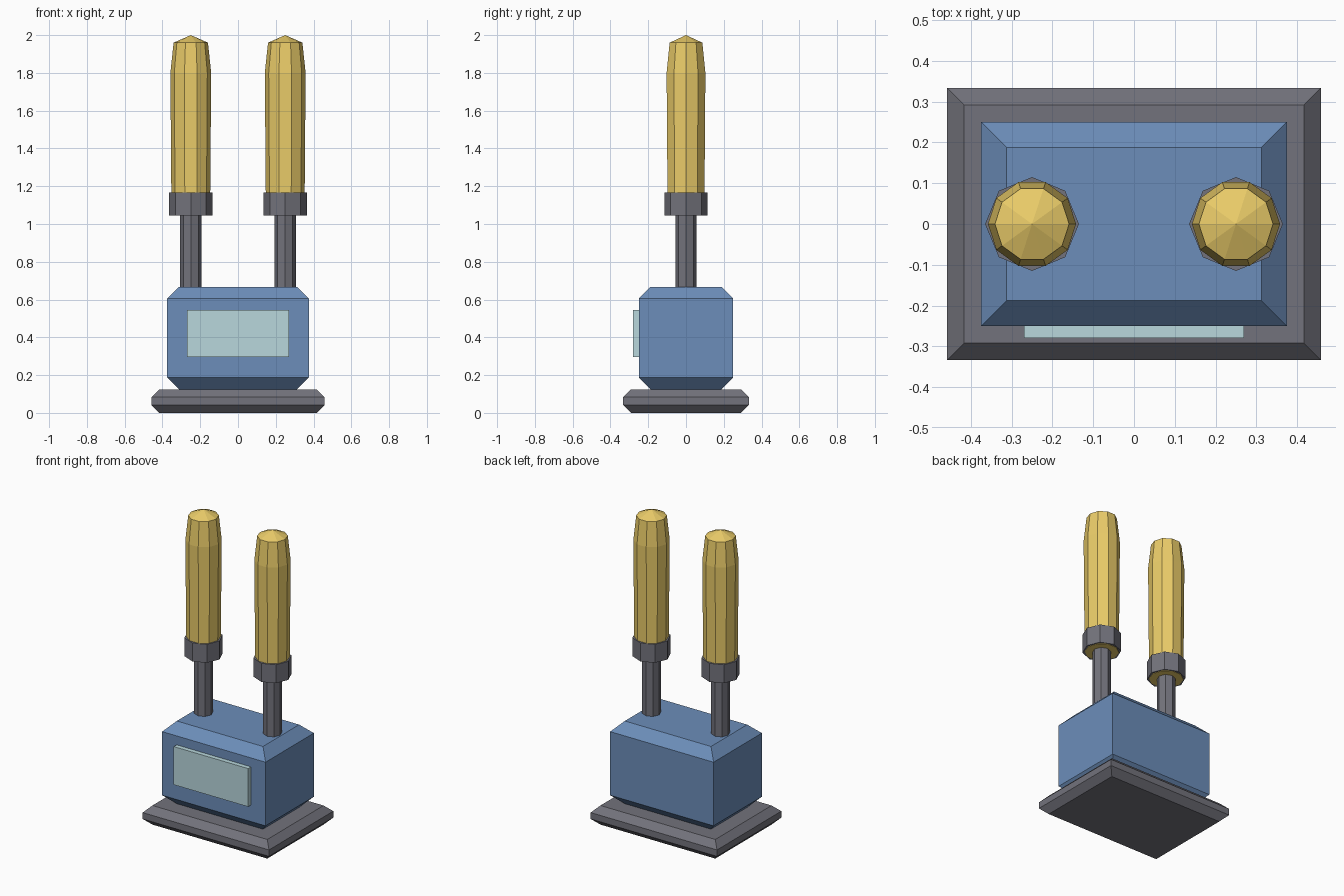
import bpy
import bmesh
import math

if "Cube" in bpy.data.objects:
    bpy.data.objects.remove(bpy.data.objects["Cube"])


def material(name, rgb):
    m = bpy.data.materials.new(name)
    m.diffuse_color = (*rgb, 1)
    m.use_nodes = True
    m.node_tree.nodes["Principled BSDF"].inputs["Base Color"].default_value = m.diffuse_color
    return m


BLUE = material("blue", (0.15, 0.27, 0.49))
GOLD = material("gold", (0.82, 0.60, 0.14))
PALE = material("pale_glass", (0.48, 0.68, 0.72))
DARK = material("dark_metal", (0.17, 0.17, 0.20))


def rect(hx, hy):
    return [(-hx, -hy), (hx, -hy), (hx, hy), (-hx, hy)]


def ngon(r, n):
    return [(r * math.cos(math.tau * i / n), r * math.sin(math.tau * i / n)) for i in range(n)]


def loft(name, sections, mat, loc=(0, 0, 0), apex=None):
    """Skin a stack of (outline, z) sections; cap flat, or to a point at z = apex."""
    bm = bmesh.new()
    rings = [[bm.verts.new((x, y, z)) for x, y in outline] for outline, z in sections]
    n = len(rings[0])
    for a, b in zip(rings, rings[1:]):
        for i in range(n):
            j = (i + 1) % n
            bm.faces.new((a[i], a[j], b[j], b[i]))
    bm.faces.new(rings[0][::-1])
    if apex is None:
        bm.faces.new(rings[-1])
    else:
        tip = bm.verts.new((0, 0, apex))
        for i in range(n):
            bm.faces.new((rings[-1][i], rings[-1][(i + 1) % n], tip))
    bmesh.ops.recalc_face_normals(bm, faces=bm.faces)
    mesh = bpy.data.meshes.new(name)
    bm.to_mesh(mesh)
    bm.free()
    mesh.materials.append(mat)
    ob = bpy.data.objects.new(name, mesh)
    ob.location = loc
    bpy.context.collection.objects.link(ob)
    return ob


def chamfered_block(name, hx, hy, z0, z1, c, mat):
    """Block whose top and bottom rims are chamfered by c."""
    small, full = rect(hx - c, hy - c), rect(hx, hy)
    return loft(name, [(small, z0), (full, z0 + c), (full, z1 - c), (small, z1)], mat)


# Base plate and body
chamfered_block("base_plate", 0.458, 0.333, 0, 0.125, 0.0415, DARK)
chamfered_block("body", 0.375, 0.25, 0.125, 0.667, 0.0625, BLUE)

# Front panel
loft("front_panel", [(rect(0.27, 0.02), 0.296), (rect(0.27, 0.02), 0.546)], PALE, (0, -0.26, 0))

# Two posts with collars and grips
for side, x in (("left", -0.25), ("right", 0.25)):
    at = (x, 0, 0)
    loft(f"{side}_post", [(ngon(0.056, 8), 0.65), (ngon(0.056, 8), 1.06)], DARK, at)
    loft(f"{side}_collar", [(ngon(0.115, 8), 1.046), (ngon(0.115, 8), 1.167)], DARK, at)
    grip = [(0.102, 1.044), (0.103, 1.167), (0.108, 1.80), (0.091, 1.96)]
    loft(f"{side}_grip", [(ngon(r, 10), z) for r, z in grip], GOLD, at, apex=2.0)
